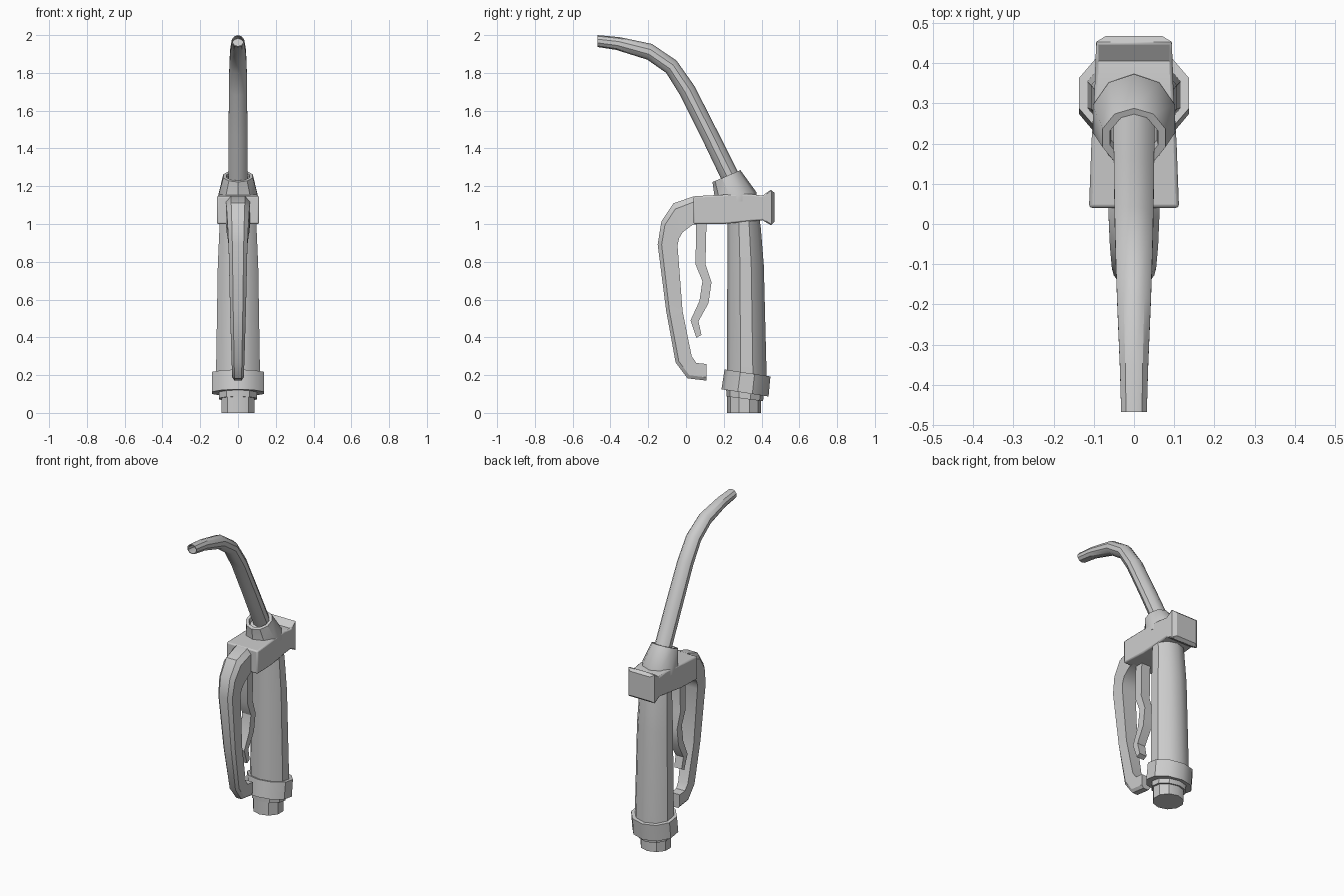
import bpy, bmesh
from math import cos, sin, pi, radians


def circle(n):
    # vertex on the +-y sides, sized so the given half width is met in x
    k = 1 / cos(pi / n) if n == 10 else 1
    return [(k * cos(pi / 2 + 2 * pi * i / n), sin(pi / 2 + 2 * pi * i / n)) for i in range(n)]


RECT = [(-1, -1), (1, -1), (1, 1), (-1, 1)]
GUARD = [(-0.6, -1), (0.6, -1), (1, -0.6), (1, 1), (-1, 1), (-1, -0.6)]


def loft(name, section, rings, angle=35, bevel=0):
    """Each ring: two (y, z) end points in the side view and a half width in x."""
    bm = bmesh.new()
    loops = []
    for ay, az, by, bz, w in rings:
        loops.append([bm.verts.new((u * w,
                                    (ay + by) / 2 + v * (by - ay) / 2,
                                    (az + bz) / 2 + v * (bz - az) / 2)) for u, v in section])
    n = len(section)
    for p, q in zip(loops, loops[1:]):
        for i in range(n):
            j = (i + 1) % n
            bm.faces.new((p[i], p[j], q[j], q[i]))
    bm.faces.new(loops[0])
    bm.faces.new(loops[-1])
    bmesh.ops.recalc_face_normals(bm, faces=bm.faces)
    me = bpy.data.meshes.new(name)
    bm.to_mesh(me)
    bm.free()
    ob = bpy.data.objects.new(name, me)
    bpy.context.collection.objects.link(ob)
    if bevel:
        m = ob.modifiers.new("bevel", 'BEVEL')
        m.width = bevel
        m.segments = 2
        m.limit_method = 'ANGLE'
        m.angle_limit = radians(60)
    bpy.ops.object.select_all(action='DESELECT')
    ob.select_set(True)
    bpy.context.view_layer.objects.active = ob
    bpy.ops.object.shade_smooth_by_angle(angle=radians(angle))
    return ob


# Curved spout, hollow at the tip
loft("spout", circle(10), [
    (0.235, 1.14, 0.325, 1.18, 0.051),
    (0.19, 1.23, 0.28, 1.265, 0.051),
    (0.08, 1.46, 0.17, 1.485, 0.05),
    (-0.03, 1.68, 0.045, 1.73, 0.048),
    (-0.105, 1.80, -0.05, 1.865, 0.046),
    (-0.205, 1.87, -0.18, 1.953, 0.042),
    (-0.37, 1.922, -0.35, 1.989, 0.035),
    (-0.468, 1.937, -0.468, 2.0, 0.032),
    (-0.468, 1.942, -0.468, 1.995, 0.027),
    (-0.37, 1.929, -0.355, 1.982, 0.029)])

# Tapered collar at the spout base, with a recess in its top
loft("spout_collar", circle(10), [
    (0.15, 1.12, 0.375, 1.12, 0.102),
    (0.15, 1.152, 0.373, 1.168, 0.102),
    (0.14, 1.222, 0.288, 1.285, 0.078),
    (0.158, 1.230, 0.270, 1.277, 0.060),
    (0.172, 1.205, 0.280, 1.250, 0.057)])

# Valve head with flared back end
loft("valve_head", RECT, [
    (0.04, 1.0, 0.04, 1.147, 0.112),
    (0.20, 1.0, 0.20, 1.155, 0.106),
    (0.335, 1.014, 0.335, 1.16, 0.098),
    (0.405, 1.02, 0.405, 1.15, 0.096),
    (0.452, 0.992, 0.452, 1.184, 0.096),
    (0.468, 1.01, 0.468, 1.165, 0.07)], angle=30, bevel=0.008)

# Hand guard, widest at the top
loft("hand_guard", GUARD, [
    (0.10, 1.14, 0.10, 1.005, 0.064),
    (0.04, 1.146, 0.034, 0.995, 0.064),
    (-0.066, 1.11, -0.018, 0.956, 0.06),
    (-0.13, 1.014, -0.036, 0.925, 0.055),
    (-0.15, 0.892, -0.045, 0.887, 0.05),
    (-0.105, 0.54, -0.018, 0.537, 0.042),
    (-0.055, 0.267, 0.03, 0.30, 0.034),
    (0.008, 0.183, 0.055, 0.264, 0.031),
    (0.108, 0.171, 0.108, 0.259, 0.031)])

# Trigger lever
loft("trigger", RECT, [
    (0.055, 1.03, 0.109, 1.03, 0.032),
    (0.05, 0.787, 0.103, 0.787, 0.032),
    (0.087, 0.697, 0.135, 0.692, 0.031),
    (0.071, 0.592, 0.119, 0.58, 0.03),
    (0.024, 0.49, 0.066, 0.485, 0.028),
    (0.055, 0.398, 0.082, 0.412, 0.026)], angle=30)

# Grip
loft("grip", circle(10), [
    (0.22, 1.06, 0.385, 1.06, 0.094),
    (0.22, 0.98, 0.396, 0.98, 0.098),
    (0.219, 0.78, 0.412, 0.78, 0.107),
    (0.216, 0.18, 0.428, 0.15, 0.117)])

# Tilted ring under the grip
loft("grip_ring", circle(10), [
    (0.188, 0.125, 0.437, 0.087, 0.137),
    (0.204, 0.23, 0.447, 0.193, 0.137)])

# Nut and hose stub
loft("hose_nut", circle(10), [
    (0.214, 0.087, 0.408, 0.062, 0.1),
    (0.212, 0.15, 0.415, 0.12, 0.1)])
loft("hose_stub", circle(10), [
    (0.218, 0.0, 0.397, 0.0, 0.088),
    (0.218, 0.12, 0.397, 0.1, 0.088)])
